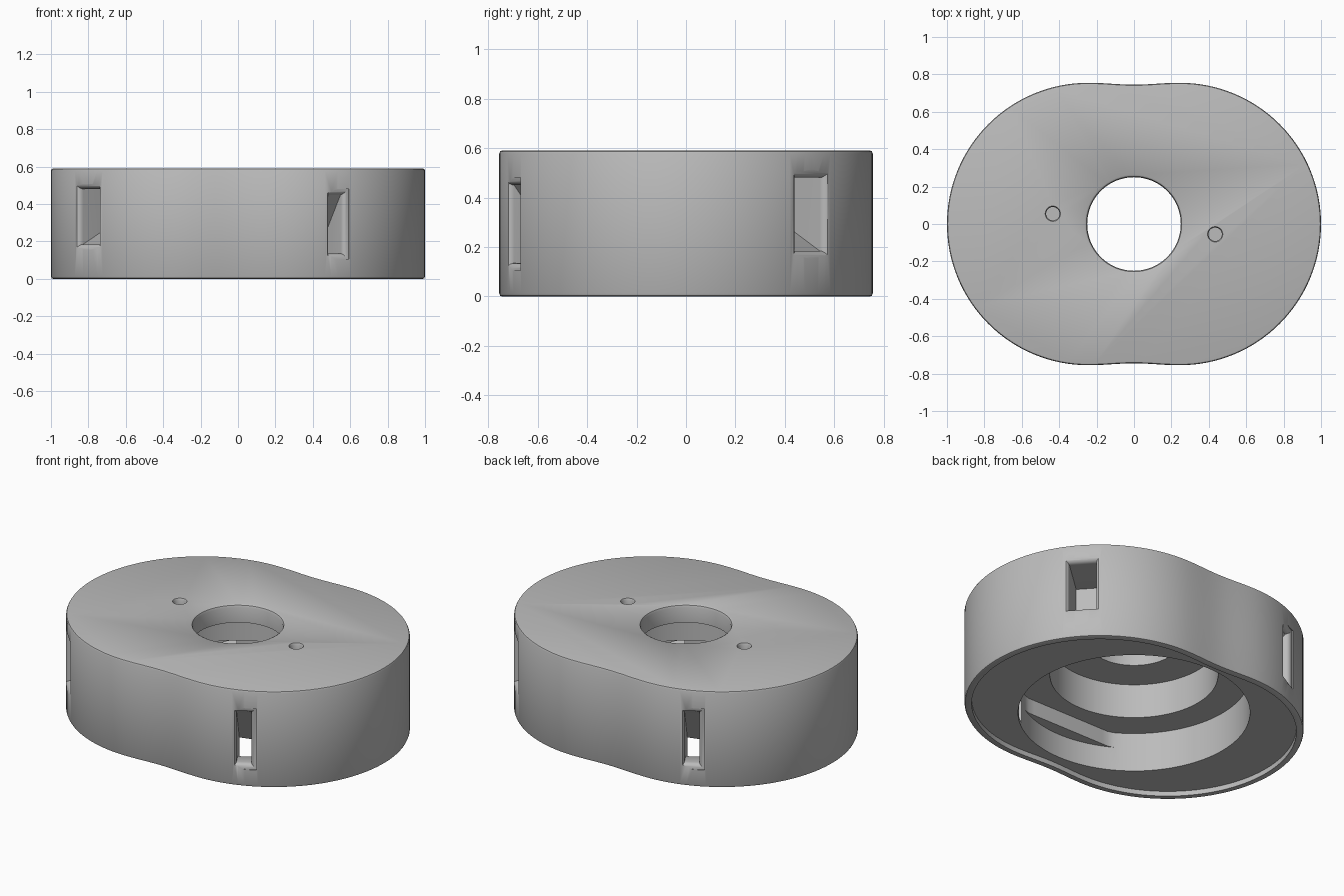
import bpy, bmesh, math
from mathutils import Vector

cube = bpy.data.objects.get("Cube")
if cube:
    bpy.data.objects.remove(cube, do_unlink=True)

grey = bpy.data.materials.new("plain grey")
grey.use_nodes = True
GREY = (0.5, 0.5, 0.5, 1)
grey.diffuse_color = GREY
grey.node_tree.nodes["Principled BSDF"].inputs["Base Color"].default_value = GREY


def loft(name, rings):
    """Closed solid skinned through equal-length rings of points."""
    bm = bmesh.new()
    rows = [[bm.verts.new(p) for p in ring] for ring in rings]
    n = len(rows[0])
    for a, b in zip(rows, rows[1:]):
        for i in range(n):
            j = (i + 1) % n
            bm.faces.new((a[i], a[j], b[j], b[i]))
    bm.faces.new(rows[0])
    bm.faces.new(rows[-1])
    bmesh.ops.recalc_face_normals(bm, faces=bm.faces)
    mesh = bpy.data.meshes.new(name)
    bm.to_mesh(mesh)
    bm.free()
    mesh.materials.append(grey)
    obj = bpy.data.objects.new(name, mesh)
    bpy.context.collection.objects.link(obj)
    return obj


def outline(inset, z, steps=64):
    """Two overlapping discs joined by a shallow waist."""
    half, r = 0.245, 0.755 - inset
    pts = []
    for side in (1, -1):
        for i in range(steps + 1):
            a = math.pi * (i / steps - 0.5)
            pts.append((side * (half + r * math.cos(a)), side * r * math.sin(a), z))
        for i in range(1, 12):
            x = half * (1 - i / 6)
            dip = 0.005 * (1 + math.cos(math.pi * x / half))
            pts.append((side * x, side * (r - dip), z))
    return pts


def circle(r, z, centre=(0, 0), clip=9, steps=96):
    angles = [2 * math.pi * i / steps for i in range(steps)]
    return [(centre[0] + r * math.cos(a),
             centre[1] + max(-clip, min(clip, r * math.sin(a))), z) for a in angles]


def slot(name, point, inward, turn, stations):
    """Port through the side wall; stations are depth, half width, low, high."""
    d = Vector(inward).normalized()
    v = Vector((-d.y, d.x))
    rings = []
    for u, w, low, high in stations:
        c = Vector(point) + d * u
        a, b = (c - v * w) * turn, (c + v * w) * turn
        rings.append([(*a, low), (*b, low), (*b, high), (*a, high)])
    return loft(name, rings)


def flare(w, low, high, r):
    """Rounded mouth that narrows to the clear opening."""
    rings = [(-0.06, w + r, low - r, high + r)]
    for i in range(6):
        a = math.pi / 2 * i / 5
        e = r * (1 - math.sin(a))
        rings.append((r * (1 - math.cos(a)) - 0.005, w + e, low - e, high + e))
    return rings


# Main housing with softened top and bottom edges
body = loft("housing", [outline(0.012, 0), outline(0.004, 0.003), outline(0, 0.012),
                        outline(0, 0.578), outline(0.004, 0.587), outline(0.012, 0.59)])

# Recessed underside, stepped cavity and top hole
cutters = [loft("base_recess", [outline(0.04, -0.1), outline(0.04, 0.03)])]
cutters.append(loft("cavity", [
    circle(0.645, -0.05), circle(0.645, 0.176),
    circle(0.645, 0.176, clip=0.57), circle(0.645, 0.27, clip=0.57),
    circle(0.467, 0.27), circle(0.467, 0.48), circle(0.25, 0.48),
    circle(0.25, 0.572), circle(0.255, 0.584), circle(0.268, 0.592), circle(0.268, 0.7)]))

# Blind screw holes and side ports, in opposite pairs
for turn, label in ((1, "front"), (-1, "back")):
    at = (0.434 * turn, -0.055 * turn)
    cutters.append(loft(label + "_screw_hole", [
        circle(0.036, 0.53, at, steps=32), circle(0.036, 0.58, at, steps=32),
        circle(0.042, 0.592, at, steps=32), circle(0.042, 0.65, at, steps=32)]))
    cutters.append(slot(label + "_wide_port", (-0.8, -0.505), (0.74, 0.67), turn,
                        flare(0.075, 0.185, 0.48, 0.036) + [(0.3, 0.075, 0.32, 0.48)]))
    cutters.append(slot(label + "_narrow_port", (0.525, -0.695), (-0.5, 0.85), turn,
                        flare(0.042, 0.135, 0.45, 0.03)
                        + [(0.11, 0.042, 0.13, 0.34), (0.24, 0.042, 0.05, 0.17),
                           (0.32, 0.042, 0.05, 0.16)]))

bpy.ops.object.select_all(action="DESELECT")
bpy.context.view_layer.objects.active = body
body.select_set(True)
for cutter in cutters:
    cutter.hide_render = True
    mod = body.modifiers.new(cutter.name, "BOOLEAN")
    mod.operation, mod.solver, mod.object = "DIFFERENCE", "EXACT", cutter
    bpy.ops.object.modifier_apply(modifier=mod.name)
    bpy.data.objects.remove(cutter, do_unlink=True)

bpy.ops.object.shade_smooth_by_angle(angle=math.radians(32))
